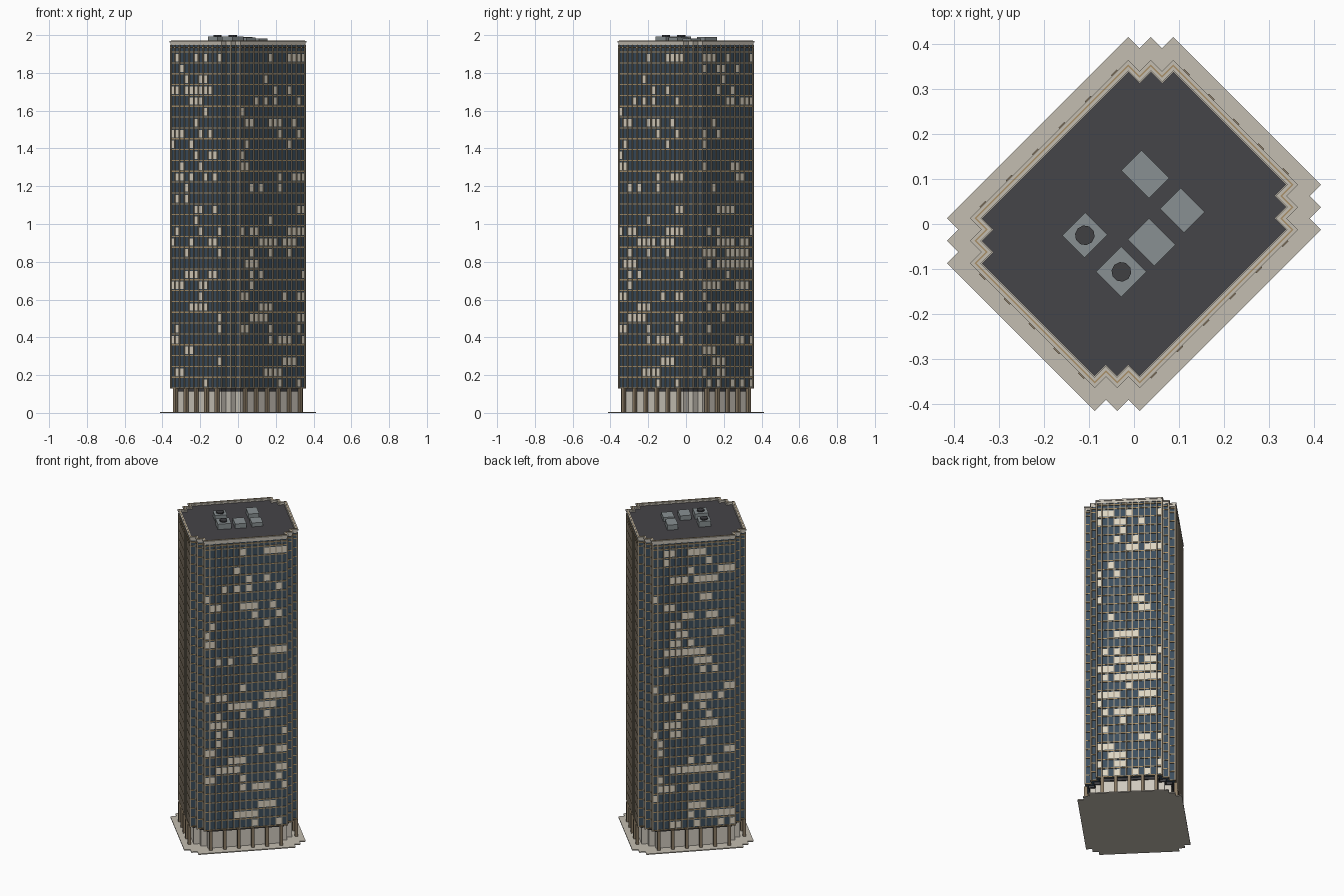
import bpy, bmesh, random
from math import pi
from mathutils import Matrix, Vector

if "Cube" in bpy.data.objects:
    bpy.data.objects.remove(bpy.data.objects["Cube"])

random.seed(7)
B = 0.0353            # bay width
FLOOR = 0.0574        # storey height
Z0, Z1 = 0.128, 1.947  # shaft bottom and top
TURN = pi / 4         # whole plan is turned 45 degrees
# four flat faces: (rotation, bays, distance from centre, lobby columns)
SIDES = [(k * pi / 2, (11, 14)[k % 2], (9, 7.5)[k % 2] * B, (5, 6)[k % 2]) for k in range(4)]


def mat(name, r, g, b):
    m = bpy.data.materials.new(name)
    m.diffuse_color = (r, g, b, 1)
    m.use_nodes = True
    m.node_tree.nodes["Principled BSDF"].inputs["Base Color"].default_value = m.diffuse_color
    return m


STONE = mat("stone", 0.55, 0.51, 0.44)
LOBBY = mat("lobby_stone", 0.62, 0.58, 0.51)
GLASS = mat("glass", 0.045, 0.075, 0.11)
LIT = mat("lit_glass", 0.72, 0.66, 0.54)
BRONZE = mat("bronze", 0.26, 0.20, 0.13)
GOLD = mat("gold_trim", 0.40, 0.28, 0.14)
TAN = mat("tan_fin", 0.36, 0.30, 0.22)
ROOF = mat("roof_grey", 0.06, 0.058, 0.065)
DARK = mat("dark_metal", 0.05, 0.05, 0.055)
METAL = mat("plant_grey", 0.25, 0.28, 0.29)


def finish(bm, name, material):
    bmesh.ops.recalc_face_normals(bm, faces=bm.faces)
    me = bpy.data.meshes.new(name)
    bm.to_mesh(me)
    bm.free()
    me.materials.append(material)
    ob = bpy.data.objects.new(name, me)
    ob.rotation_euler.z = TURN
    bpy.context.collection.objects.link(ob)
    return ob


def outline(d):
    """Rectangle with two-step corners, offset outwards by d."""
    q = [(9, 5.5), (8, 5.5), (8, 6.5), (7, 6.5), (7, 7.5)]
    q = [(u * B + d, v * B + d) for u, v in q]
    r = q[::-1]
    return (q + [(-u, v) for u, v in r] + [(-u, -v) for u, v in q]
            + [(u, -v) for u, v in r])


def prism(bm, d, z0, z1):
    lo = [bm.verts.new((u, v, z0)) for u, v in outline(d)]
    hi = [bm.verts.new((u, v, z1)) for u, v in outline(d)]
    n = len(lo)
    for i in range(n):
        j = (i + 1) % n
        bm.faces.new((lo[i], lo[j], hi[j], hi[i]))
    bm.faces.new(lo[::-1])
    bm.faces.new(hi)


def ring(bm, d_in, d_out, z0, z1):
    loops = [[bm.verts.new((u, v, z)) for u, v in outline(d)]
             for d, z in ((d_out, z0), (d_out, z1), (d_in, z1), (d_in, z0))]
    n = len(loops[0])
    for k in range(4):
        a, b = loops[k], loops[(k + 1) % 4]
        for i in range(n):
            j = (i + 1) % n
            bm.faces.new((a[i], a[j], b[j], b[i]))


def box(bm, centre, size, rot=0.0):
    m = (Matrix.Rotation(rot, 4, 'Z') @ Matrix.Translation(centre)
         @ Matrix.Diagonal((*size, 1)))
    bmesh.ops.create_cube(bm, size=1, matrix=m)


def solid(name, material, d, z0, z1):
    bm = bmesh.new()
    prism(bm, d, z0, z1)
    return finish(bm, name, material)


def rings(name, material, specs):
    bm = bmesh.new()
    for s in specs:
        ring(bm, *s)
    return finish(bm, name, material)


# Base slab, lobby, soffit band, glass shaft and roof deck
solid("base_slab", STONE, 0.037, 0, 0.006)
solid("lobby_walls", LOBBY, -0.030, 0.006, 0.113)
solid("soffit_band", DARK, -0.022, 0.113, Z0)
solid("glass_shaft", GLASS, -0.007, Z0, Z1)
solid("roof_deck", ROOF, -0.017, Z1, 1.958)

# Floor bands, cornice and parapet
rings("floor_bands", GOLD,
      [(-0.008, -0.003, Z0 + i * FLOOR, Z0 + i * FLOOR + 0.006) for i in range(32)])
rings("cornice_trim", GOLD, [(-0.008, -0.001, 1.932, 1.938)])
rings("parapet", STONE, [(-0.018, -0.003, Z1, 1.962)])
rings("parapet_cap", STONE, [(-0.016, 0.001, 1.962, 1.970)])
rings("parapet_bead", GOLD, [(-0.009, -0.006, 1.970, 1.972)])

# Vertical fins at each bay line, and posts at the stepped corners
bm = bmesh.new()
zc, zh = (Z0 + Z1) / 2, Z1 - Z0
for rot, n, dist, _ in SIDES:
    for i in range(1, n):
        box(bm, (dist - 0.004, (i - n / 2) * B, zc), (0.008, 0.006, zh), rot)
finish(bm, "bay_fins", TAN)
bm = bmesh.new()
for u, v in outline(-0.005):
    box(bm, (u, v, zc), (0.009, 0.009, zh))
finish(bm, "corner_posts", TAN)

# Lit windows scattered in short runs over the flat faces
bm = bmesh.new()
for rot, n, dist, _ in SIDES:
    turn = Matrix.Rotation(rot, 3, 'Z')
    for f in range(31):
        z = Z0 + f * FLOOR + 0.011
        lit = False
        for i in range(n):
            lit = random.random() < (0.42 if lit else 0.17)
            if lit:
                t0 = (i - n / 2) * B + 0.003
                t1 = t0 + B - 0.006
                w = dist - 0.0058
                bm.faces.new([bm.verts.new(turn @ Vector(p)) for p in (
                    (w, t0, z), (w, t1, z), (w, t1, z + 0.039), (w, t0, z + 0.039))])
finish(bm, "lit_windows", LIT)

# Lobby columns
bm = bmesh.new()
for rot, n, dist, cols in SIDES:
    for i in range(cols):
        t = ((i + 0.5) / cols - 0.5) * n * B
        box(bm, (dist - 0.005, t, 0.067), (0.018, 0.018, 0.122), rot)
finish(bm, "lobby_columns", BRONZE)

# Rooftop plant: x, y, length across, length along, top height, has fan
for x, y, su, sv, top, fan in [
        (0.025, 0.110, 0.063, 0.087, 1.990, False),
        (0.107, 0.030, 0.065, 0.075, 1.983, False),
        (0.039, -0.040, 0.066, 0.083, 1.987, False),
        (-0.109, -0.025, 0.072, 0.070, 1.992, True),
        (-0.028, -0.106, 0.079, 0.079, 1.992, True)]:
    p = Matrix.Rotation(-TURN, 3, 'Z') @ Vector((x, y, 0))
    bm = bmesh.new()
    box(bm, (p.x, p.y, (1.956 + top) / 2), (su, sv, top - 1.956))
    finish(bm, "roof_plant_box", METAL)
    if fan:
        bm = bmesh.new()
        bmesh.ops.create_cone(bm, cap_ends=True, segments=10, radius1=0.022, radius2=0.022,
                              depth=0.008, matrix=Matrix.Translation((p.x, p.y, 1.996)))
        finish(bm, "roof_fan", DARK)
